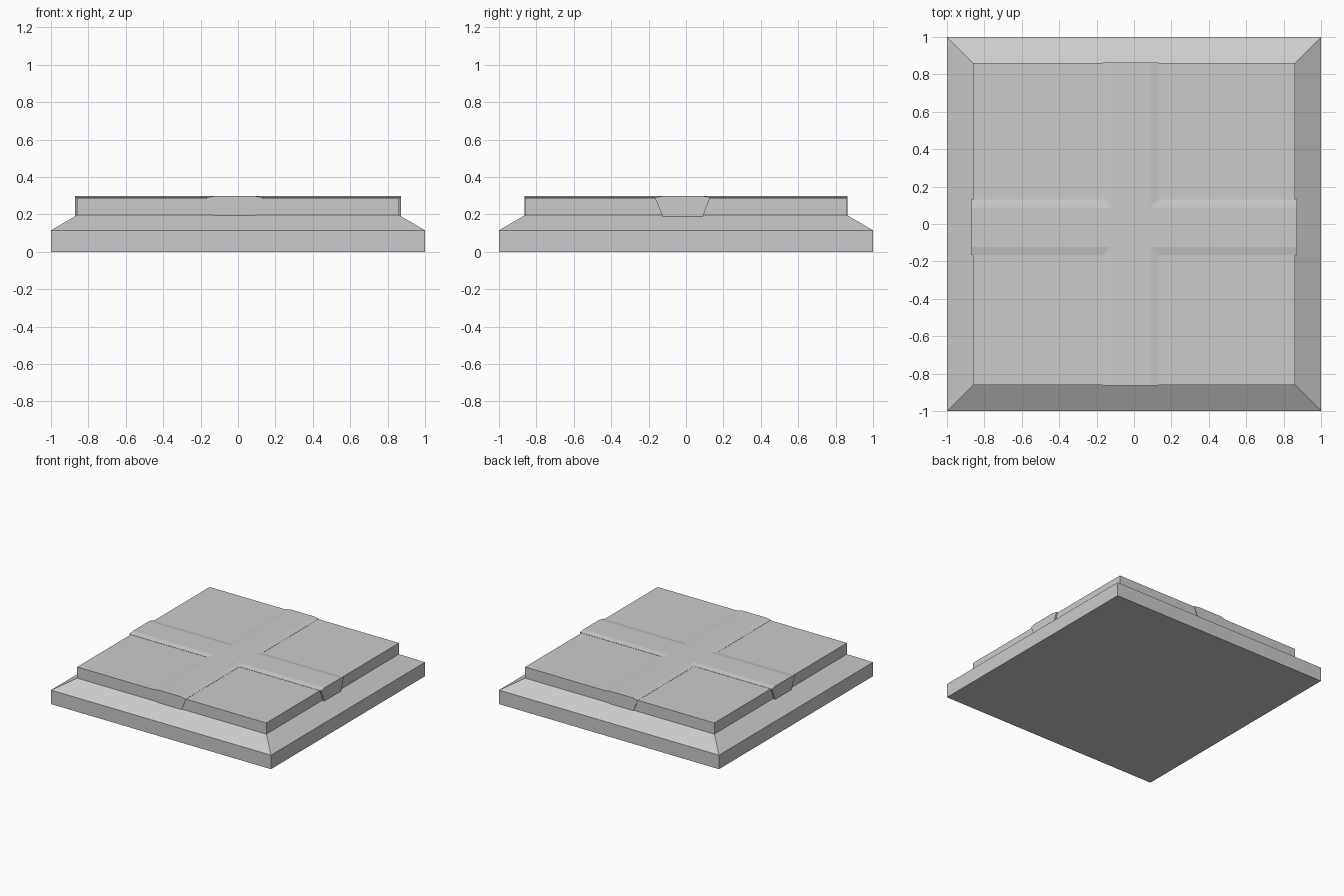
import bpy, bmesh

if "Cube" in bpy.data.objects:
    bpy.data.objects.remove(bpy.data.objects["Cube"])


def loft(name, rings):
    """Skin a stack of equal-length (points, z) outlines and cap both ends."""
    bm = bmesh.new()
    loops = [[bm.verts.new((x, y, z)) for x, y in pts] for pts, z in rings]
    n = len(loops[0])
    for a, b in zip(loops, loops[1:]):
        for i in range(n):
            j = (i + 1) % n
            bm.faces.new((a[i], a[j], b[j], b[i]))
    bm.faces.new(loops[0][::-1])
    bm.faces.new(loops[-1])
    bmesh.ops.recalc_face_normals(bm, faces=bm.faces)
    mesh = bpy.data.meshes.new(name)
    bm.to_mesh(mesh)
    bm.free()
    obj = bpy.data.objects.new(name, mesh)
    bpy.context.collection.objects.link(obj)
    return obj


def square(h):
    return [(-h, -h), (h, -h), (h, h), (-h, h)]


def cross(lo, hi, lx=0.872, ly=0.864, c=0.008):
    """Plus-shaped outline, arms between lo and hi, with clipped inner corners."""
    return [(lo, -ly), (hi, -ly), (hi, lo - c), (hi + c, lo),
            (lx, lo), (lx, hi), (hi + c, hi), (hi, hi + c),
            (hi, ly), (lo, ly), (lo, hi + c), (lo - c, hi),
            (-lx, hi), (-lx, lo), (lo - c, lo), (lo, lo - c)]


# Wide base with sloping shoulders
loft("base", [(square(1.0), 0.0), (square(1.0), 0.115), (square(0.86), 0.197)])

# Raised square slab, running down through the base
loft("slab", [(square(0.86), 0.004), (square(0.86), 0.289)])

# Crossed straps with a tapered section, just proud of the slab
loft("cross_straps", [(cross(-0.125, 0.09), 0.19),
                      (cross(-0.167, 0.13), 0.291),
                      (cross(-0.122, 0.088), 0.299)])
